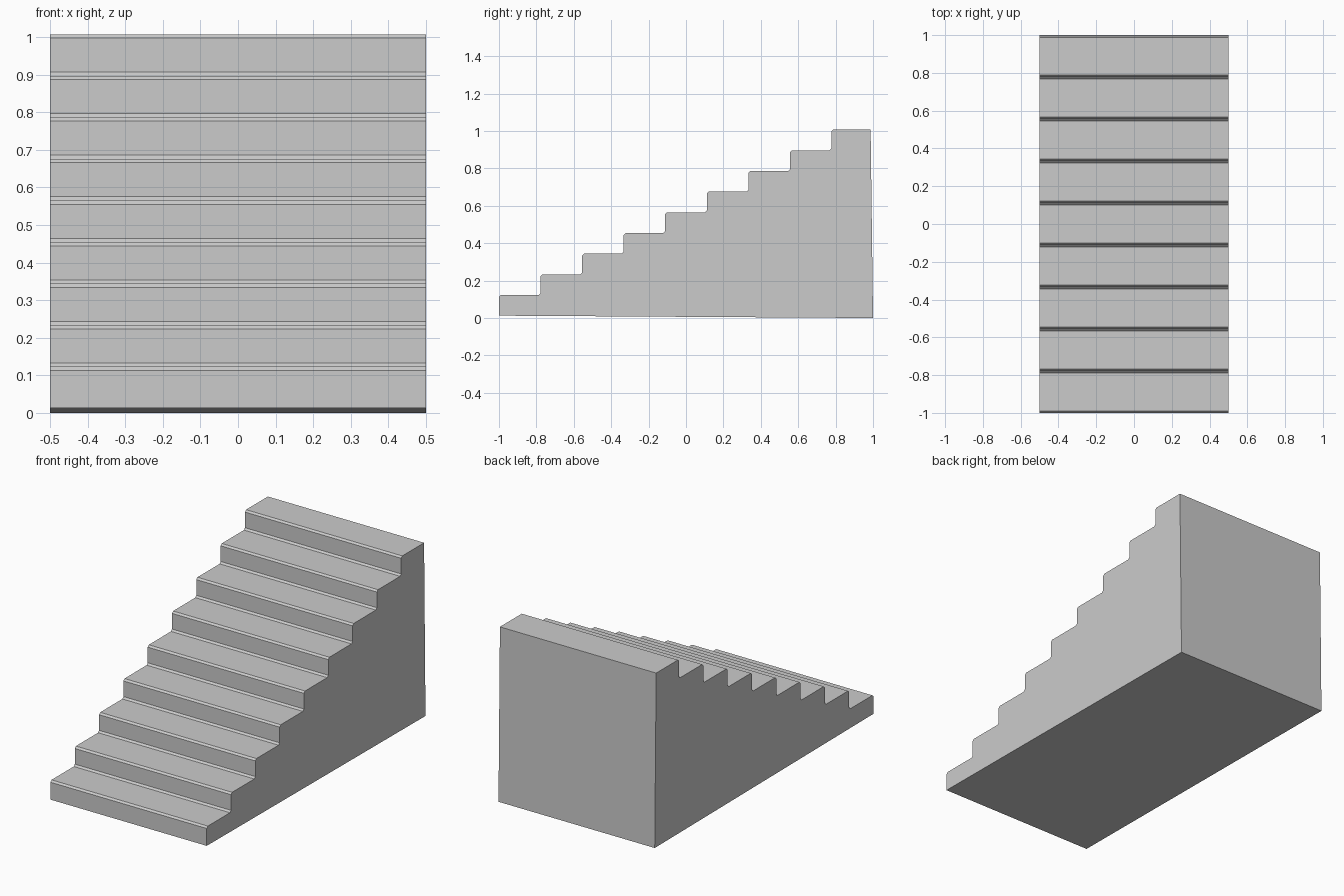
import bpy
import bmesh

STEPS = 9
RUN = 2 / STEPS
BASE = 0.0125
RISE = 0.1105
HALF_WIDTH = 0.5
NOSING = 0.01

cube = bpy.data.objects.get("Cube")
if cube:
    bpy.data.objects.remove(cube, do_unlink=True)

# Plain grey stone
stone = bpy.data.materials.new("plain grey")
stone.use_nodes = True
grey = (0.6, 0.6, 0.6, 1)
stone.diffuse_color = grey
stone.node_tree.nodes["Principled BSDF"].inputs["Base Color"].default_value = grey

# Side profile: risers and treads, then the slightly leaning back
profile = [(-1, BASE)]
for i in range(STEPS):
    top = BASE + RISE * (i + 1)
    front = -1 + RUN * i
    back = front + RUN if i < STEPS - 1 else 0.987
    profile += [(front, top), (back, top)]
profile.append((1, 0))

# Extrude the profile across the width
bm = bmesh.new()
verts = [bm.verts.new((-HALF_WIDTH, y, z)) for y, z in profile]
face = bm.faces.new(verts)
extruded = bmesh.ops.extrude_face_region(bm, geom=[face])["geom"]
moved = [v for v in extruded if isinstance(v, bmesh.types.BMVert)]
bmesh.ops.translate(bm, verts=moved, vec=(2 * HALF_WIDTH, 0, 0))
bmesh.ops.recalc_face_normals(bm, faces=bm.faces)

# Ease the step noses and inner corners, leaving the base and back crisp
eased = []
for edge in bm.edges:
    a, b = (v.co for v in edge.verts)
    if abs(a.x - b.x) > HALF_WIDTH and a.z > 2 * BASE and a.y < 0.9:
        eased.append(edge)
bmesh.ops.bevel(bm, geom=eased, offset=NOSING, offset_type='OFFSET',
                segments=1, profile=0.5, affect='EDGES')

mesh = bpy.data.meshes.new("staircase")
bm.to_mesh(mesh)
bm.free()
mesh.materials.append(stone)
stairs = bpy.data.objects.new("staircase", mesh)
bpy.context.collection.objects.link(stairs)

# Keep the broad faces flat and crisp
bpy.context.view_layer.objects.active = stairs
stairs.select_set(True)
bpy.ops.object.shade_smooth_by_angle(angle=0.52)
